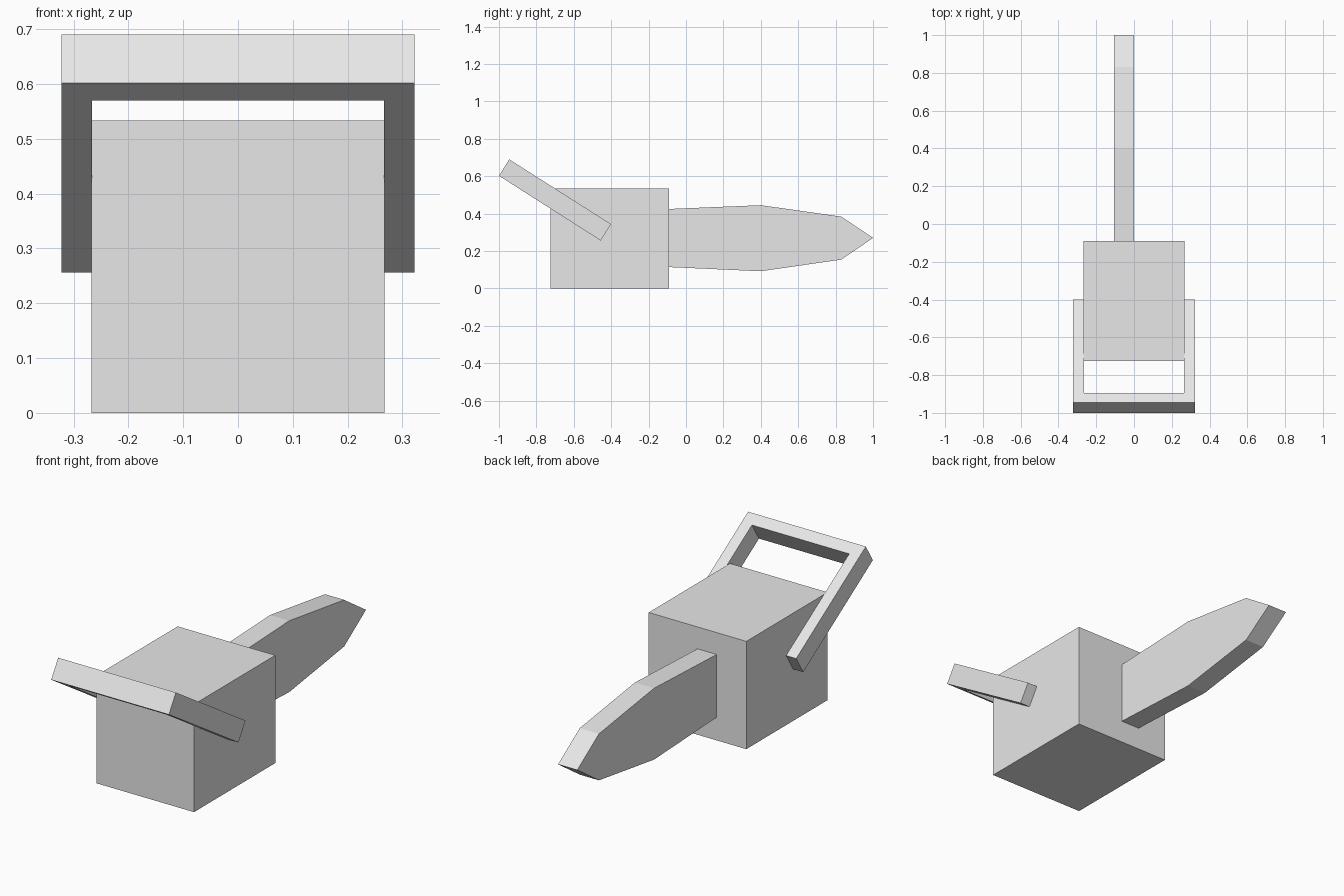
import bpy
import bmesh
from mathutils import Vector

old = bpy.data.objects.get("Cube")
if old:
    bpy.data.objects.remove(old, do_unlink=True)

grey = bpy.data.materials.new("light_grey")
grey.use_nodes = True
grey.diffuse_color = (0.8, 0.8, 0.8, 1)
grey.node_tree.nodes["Principled BSDF"].inputs["Base Color"].default_value = (0.8, 0.8, 0.8, 1)


def extrude_outline(name, outline, offset):
    """Make a flat-faced solid by sweeping a closed outline along an offset."""
    bm = bmesh.new()
    face = bm.faces.new([bm.verts.new(p) for p in outline])
    swept = bmesh.ops.extrude_face_region(bm, geom=[face], use_keep_orig=True)
    moved = [v for v in swept["geom"] if isinstance(v, bmesh.types.BMVert)]
    bmesh.ops.translate(bm, verts=moved, vec=offset)
    bmesh.ops.recalc_face_normals(bm, faces=bm.faces[:])
    mesh = bpy.data.meshes.new(name)
    bm.to_mesh(mesh)
    bm.free()
    mesh.materials.append(grey)
    obj = bpy.data.objects.new(name, mesh)
    bpy.context.collection.objects.link(obj)
    return obj


# Motor housing
half, front, back, height = 0.267, -0.725, -0.09, 0.533
extrude_outline("motor_housing",
                [(-half, front, 0), (half, front, 0), (half, back, 0), (-half, back, 0)],
                Vector((0, 0, height)))

# Guide bar, rooted just inside the housing
bar_profile = [(-0.11, 0.424), (0.4, 0.445), (0.83, 0.384), (1.0, 0.27),
               (0.83, 0.154), (0.4, 0.092), (-0.11, 0.115)]
extrude_outline("guide_bar", [(-0.105, y, z) for y, z in bar_profile], Vector((0.105, 0, 0)))

# Tilted U-shaped handle: outline in its sloping plane, then given thickness
grip = Vector((0, -1.0, 0.602))
arm = Vector((0, -0.456, 0.256)) - grip
thickness = Vector((0, 0.055, 0.088))
outer, inner, bar_part = 0.322, 0.266, 0.092
u_shape = [(-outer, 0), (outer, 0), (outer, 1), (inner, 1),
           (inner, bar_part), (-inner, bar_part), (-inner, 1), (-outer, 1)]
extrude_outline("front_handle",
                [grip + arm * t + Vector((x, 0, 0)) for x, t in u_shape], thickness)
